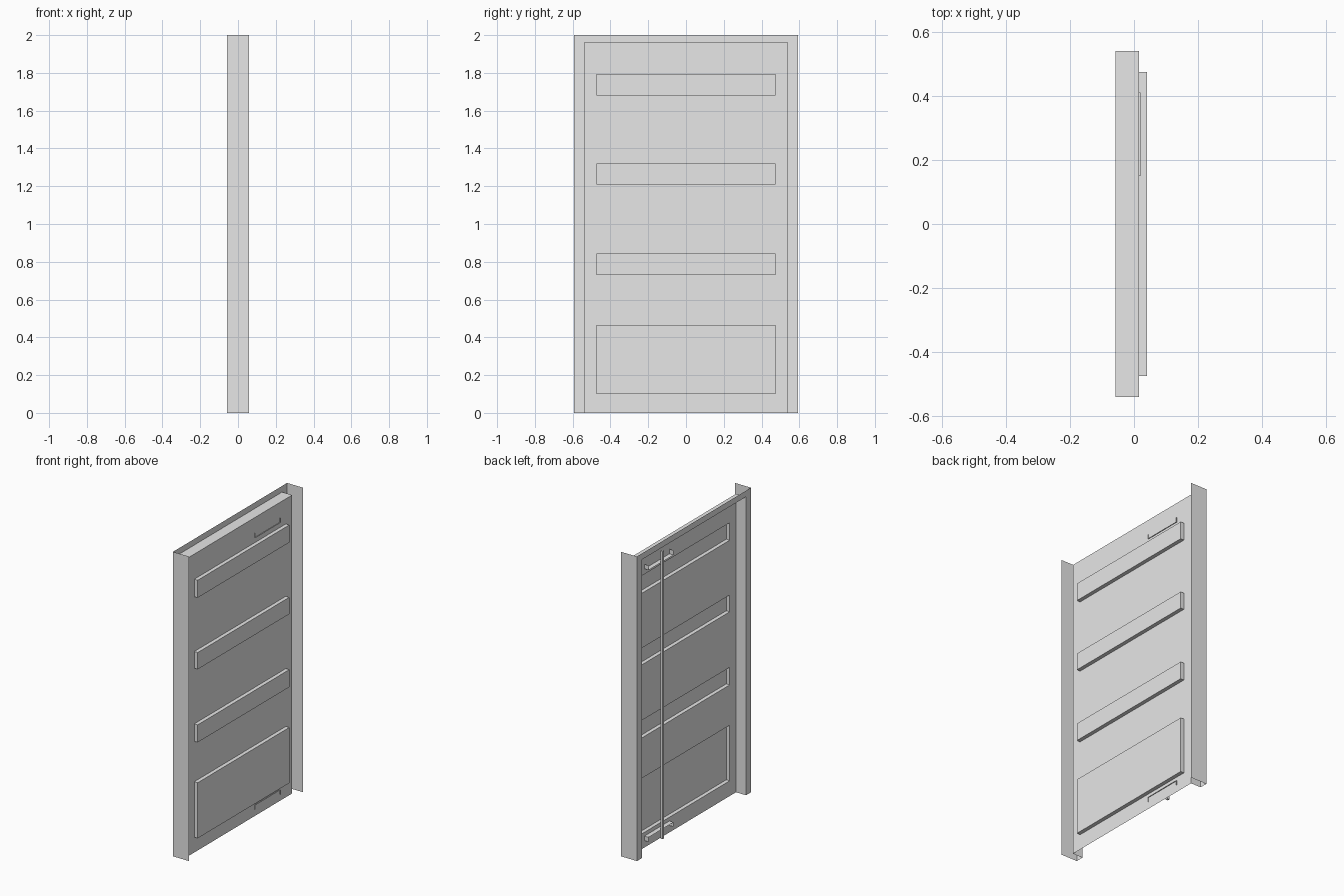
import bpy, bmesh

cube = bpy.data.objects.get("Cube")
if cube:
    bpy.data.objects.remove(cube)

grey = bpy.data.materials.new("plain grey")
grey.use_nodes = True
grey.diffuse_color = (0.8, 0.8, 0.8, 1)
grey.node_tree.nodes["Principled BSDF"].inputs["Base Color"].default_value = (0.8, 0.8, 0.8, 1)

BACK, SKIN, RAISED, LIP = -0.058, 0.015, 0.04, 0.058   # depths along x
DOOR_Y, DOOR_Z = 0.54, 1.96
FRAME_Y, FRAME_Z = 0.592, 2.0
PANEL_Y = 0.475
PANELS = [(0.10, 0.465), (0.73, 0.845), (1.21, 1.32), (1.68, 1.795)]


def sheet(bm, lo, hi):
    """Flat rectangle between two corners that share one coordinate."""
    flat = next(i for i in range(3) if lo[i] == hi[i])
    u, v = (flat + 1) % 3, (flat + 2) % 3
    verts = []
    for a, b in ((lo, lo), (hi, lo), (hi, hi), (lo, hi)):
        p = [0, 0, 0]
        p[flat], p[u], p[v] = lo[flat], a[u], b[v]
        verts.append(bm.verts.new(p))
    return bm.faces.new(verts)


def walls(bm, x0, x1, y, z0, z1, bottom=True):
    """Folded edges around a rectangle, running from depth x0 to x1."""
    for side in (-y, y):
        sheet(bm, (x0, side, z0), (x1, side, z1))
    sheet(bm, (x0, -y, z1), (x1, y, z1))
    if bottom:
        sheet(bm, (x0, -y, z0), (x1, y, z0))


def finish(name, bm, face_front=False):
    bmesh.ops.remove_doubles(bm, verts=bm.verts, dist=0.0001)
    bmesh.ops.recalc_face_normals(bm, faces=bm.faces)
    bm.normal_update()
    if face_front and sum(f.normal.x * f.calc_area() for f in bm.faces) < 0:
        bmesh.ops.reverse_faces(bm, faces=bm.faces)
    mesh = bpy.data.meshes.new(name)
    bm.to_mesh(mesh)
    bm.free()
    mesh.materials.append(grey)
    obj = bpy.data.objects.new(name, mesh)
    bpy.context.collection.objects.link(obj)
    return obj


# Door skin: hollow pressed sheet with four raised panels
bm = bmesh.new()
levels = [0] + [z for pair in PANELS for z in pair] + [DOOR_Z]
columns = [-DOOR_Y, -PANEL_Y, PANEL_Y, DOOR_Y]
for row, (z0, z1) in enumerate(zip(levels, levels[1:])):
    for col, (y0, y1) in enumerate(zip(columns, columns[1:])):
        raised = col == 1 and row % 2 == 1
        depth = RAISED if raised else SKIN
        sheet(bm, (depth, y0, z0), (depth, y1, z1))
        if raised:
            walls(bm, SKIN, RAISED, PANEL_Y, z0, z1)
walls(bm, BACK, SKIN, DOOR_Y, 0, DOOR_Z, bottom=False)
finish("door_skin", bm, True)

# Back flange and outer side sheets
bm = bmesh.new()
for s in (-1, 1):
    inner, outer = sorted((s * DOOR_Y, s * FRAME_Y))
    sheet(bm, (BACK, inner, 0), (BACK, outer, DOOR_Z))
    sheet(bm, (BACK, inner, DOOR_Z), (BACK, outer, FRAME_Z))
    sheet(bm, (BACK, s * FRAME_Y, 0), (LIP, s * FRAME_Y, FRAME_Z))
sheet(bm, (BACK, -DOOR_Y, DOOR_Z), (BACK, DOOR_Y, FRAME_Z))
finish("edge_frame", bm, True)

# Stiffener plate on the inside of the skin
bm = bmesh.new()
sheet(bm, (SKIN - 0.002, -PANEL_Y, 0.515), (SKIN - 0.002, PANEL_Y, 0.67))
finish("inner_plate", bm)

# Channel brackets holding the lock rod
ROD_Y = 0.28
for name, web, tip in (("upper_bracket", 1.83, 1.86), ("lower_bracket", 0.075, 0.045)):
    bm = bmesh.new()
    y0, y1 = ROD_Y - 0.13, ROD_Y + 0.13
    sheet(bm, (-0.015, y0, web), (0.02, y1, web))
    for y in (y0, y1):
        sheet(bm, (-0.015, y, min(web, tip)), (0.02, y, max(web, tip)))
    finish(name, bm)

# Vertical lock rod
bm = bmesh.new()
bmesh.ops.create_cube(bm, size=1)
for v in bm.verts:
    v.co.x = v.co.x * 0.016 - 0.023
    v.co.y = v.co.y * 0.016 + ROD_Y
    v.co.z = v.co.z * 1.89 + 0.965
finish("lock_rod", bm)
